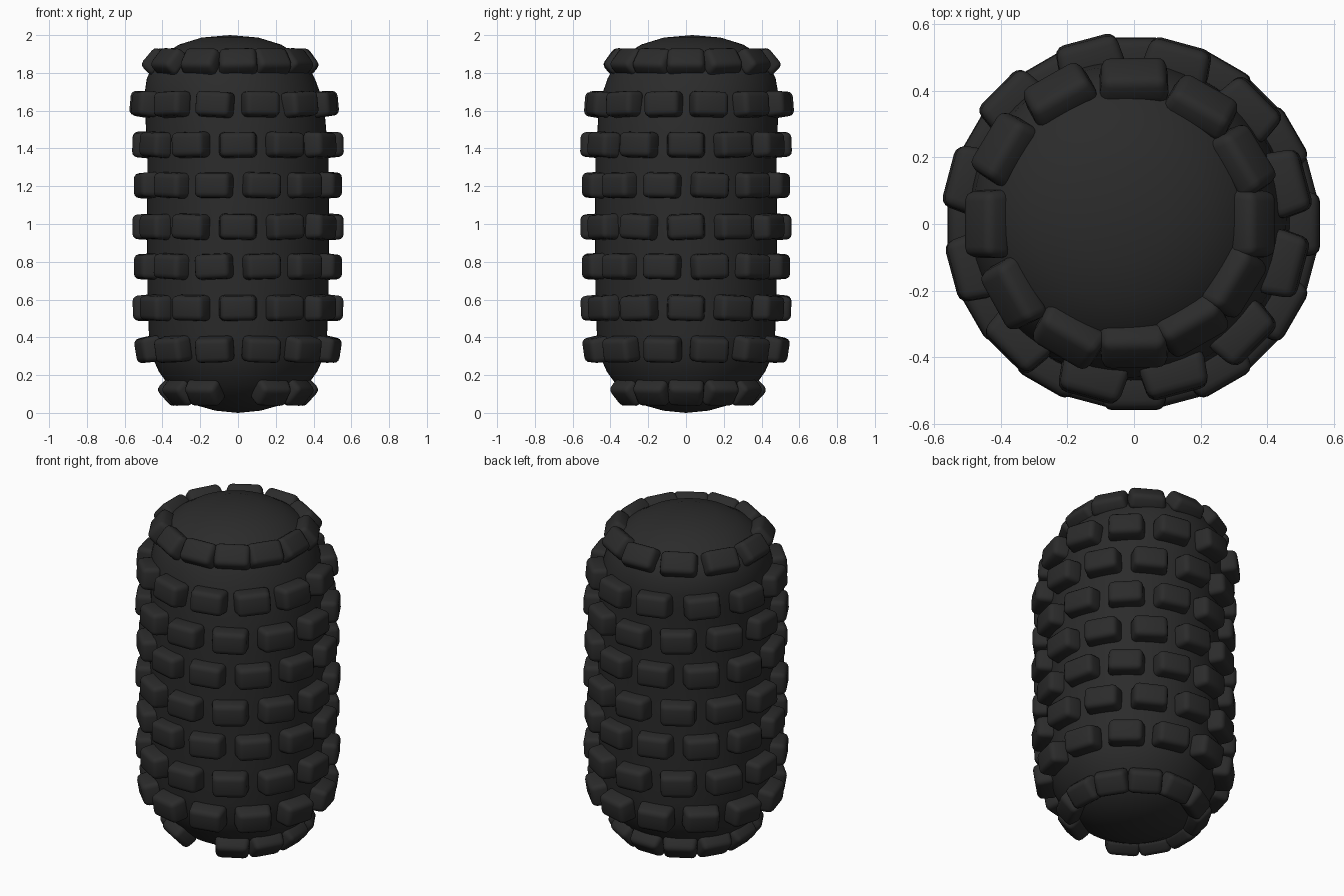
import bpy, bmesh, math, random
from mathutils import Matrix, Vector

random.seed(4)
cube = bpy.data.objects.get("Cube")
if cube:
    bpy.data.objects.remove(cube, do_unlink=True)

# One dark rubber colour for everything
rubber = bpy.data.materials.new("dark_rubber")
rubber.use_nodes = True
COLOUR = (0.024, 0.024, 0.024, 1)
rubber.diffuse_color = COLOUR
rubber.node_tree.nodes["Principled BSDF"].inputs["Base Color"].default_value = COLOUR


def finish(name, bm, angle):
    bmesh.ops.recalc_face_normals(bm, faces=bm.faces)
    mesh = bpy.data.meshes.new(name)
    bm.to_mesh(mesh)
    bm.free()
    mesh.materials.append(rubber)
    obj = bpy.data.objects.new(name, mesh)
    bpy.context.collection.objects.link(obj)
    bpy.ops.object.select_all(action='DESELECT')
    obj.select_set(True)
    bpy.context.view_layer.objects.active = obj
    bpy.ops.object.shade_smooth_by_angle(angle=math.radians(angle))
    return obj


# Barrel body: turned profile of (radius, height), leaning slightly at the top
PROFILE = [(0, 0.0), (0.12, 0.012), (0.22, 0.04), (0.31, 0.09), (0.37, 0.15),
           (0.42, 0.22), (0.455, 0.30), (0.472, 0.42), (0.48, 0.65), (0.482, 1.0),
           (0.48, 1.35), (0.475, 1.6), (0.463, 1.7), (0.445, 1.77), (0.41, 1.84),
           (0.35, 1.90), (0.27, 1.95), (0.15, 1.987), (0, 2.0)]
SHIFT = Vector((-0.042, 0.033, 0))


def lean(z):
    t = min(max((z - 1.4) / 0.46, 0), 1)
    return SHIFT * (t * t * (3 - 2 * t))


bm = bmesh.new()
verts = [bm.verts.new((r, 0, z)) for r, z in PROFILE]
edges = [bm.edges.new(pair) for pair in zip(verts, verts[1:])]
bmesh.ops.spin(bm, geom=verts + edges, axis=(0, 0, 1), cent=(0, 0, 0),
               angle=math.tau, steps=64, use_duplicate=False)
bmesh.ops.remove_doubles(bm, verts=bm.verts, dist=0.0005)
for v in bm.verts:
    v.co += lean(v.co.z)
finish("barrel_body", bm, 60)


# One rounded tread block, outward along +x, wide along y
def add_block(bm, matrix, size):
    part = bmesh.new()
    bmesh.ops.create_cube(part, size=1)
    for v in part.verts:
        taper = 0.9 if v.co.x > 0 else 1.0
        v.co = Vector((v.co.x * size[0], v.co.y * size[1] * taper, v.co.z * size[2] * taper))
    bmesh.ops.bevel(part, geom=part.edges[:], offset=0.027, segments=3,
                    profile=0.5, affect='EDGES')
    part.transform(matrix)
    temp = bpy.data.meshes.new("block_temp")
    part.to_mesh(temp)
    part.free()
    bm.from_mesh(temp)
    bpy.data.meshes.remove(temp)


# Ring of twelve blocks; pitch tips the outer faces up (+) or down (-)
def block_ring(name, z, radius, start, pitch, size, roll, skip=()):
    bm = bmesh.new()
    for i in range(12):
        if i in skip:
            continue
        a = math.radians(start + 30 * i)
        out = Vector((math.cos(a), math.sin(a), 0))
        r = radius + lean(z).dot(out)
        matrix = (Matrix.Translation(out * r + Vector((0, 0, z)))
                  @ Matrix.Rotation(a, 4, 'Z')
                  @ Matrix.Rotation(-math.radians(pitch), 4, 'Y')
                  @ Matrix.Rotation(math.radians(random.uniform(-roll, roll)), 4, 'X'))
        add_block(bm, matrix, size)
    finish(name, bm, 40)


# Seven staggered rows: (height, centre radius, start angle, pitch)
ROWS = [(0.335, 0.490, 15, -9), (0.555, 0.502, 0, -2), (0.775, 0.498, 15, 0),
        (0.985, 0.504, 0, 0), (1.205, 0.498, 15, 0), (1.42, 0.504, 0, 2),
        (1.635, 0.494, 15, 5)]
for n, (z, radius, start, pitch) in enumerate(ROWS, 1):
    block_ring(f"tread_row_{n}", z, radius, start, pitch, (0.11, 0.205, 0.14), 3)

# Shoulder rings at both ends; the lower one lacks its front block
block_ring("top_tread_ring", 1.863, 0.402, 0, 40, (0.09, 0.212, 0.14), 2)
block_ring("bottom_tread_ring", 0.105, 0.357, 0, -42, (0.09, 0.196, 0.14), 2, skip=(9,))
